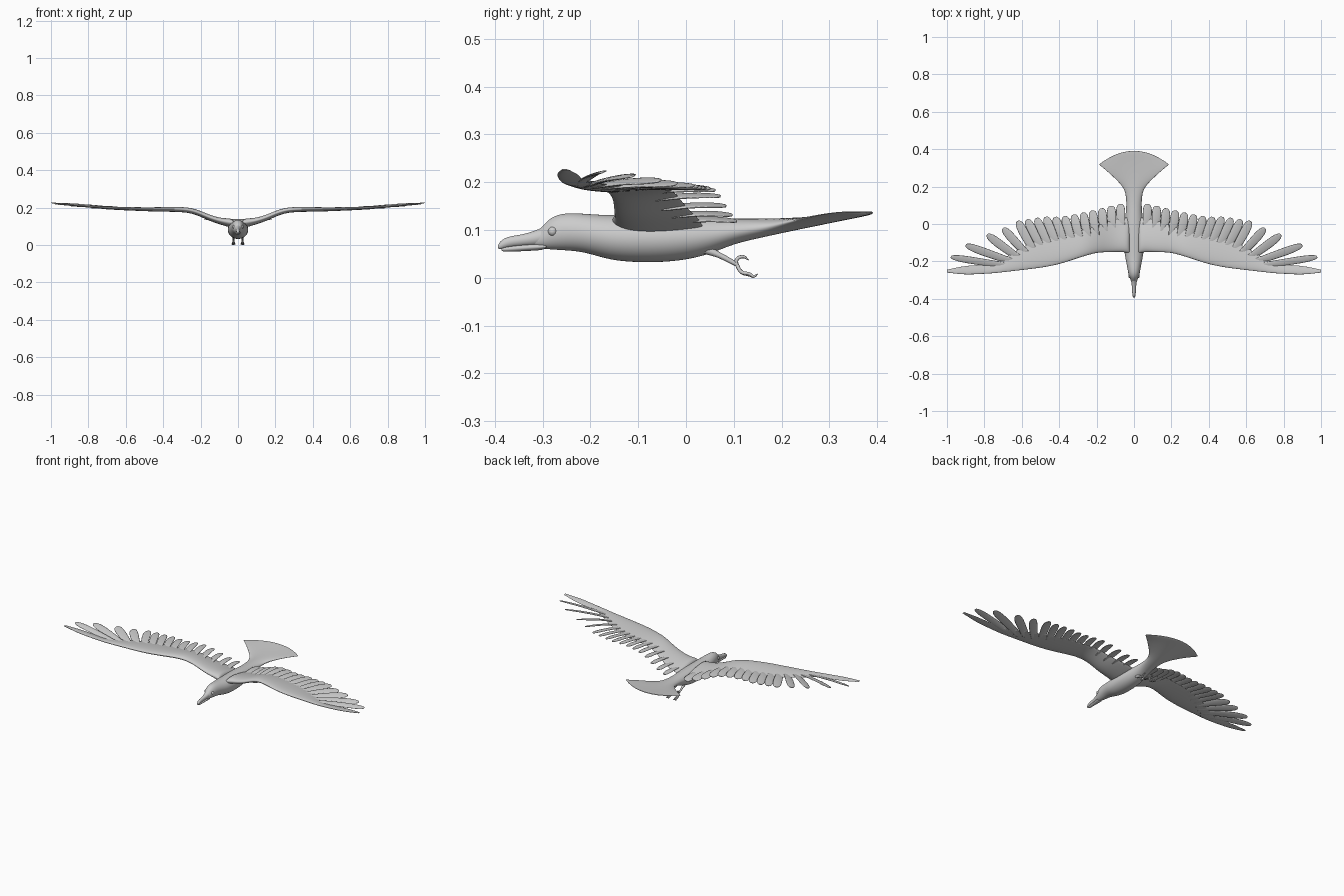
import bpy, bmesh, math
from mathutils import Vector

if "Cube" in bpy.data.objects:
    bpy.data.objects.remove(bpy.data.objects["Cube"])


def loft(name, rings, level=2, mirror=False):
    # skin a list of equal-length closed rings, cap both ends with strips
    bm = bmesh.new()
    vr = [[bm.verts.new(p) for p in r] for r in rings]
    n = len(vr[0])
    for a, b in zip(vr, vr[1:]):
        for i in range(n):
            j = (i + 1) % n
            bm.faces.new((a[i], a[j], b[j], b[i]))
    for r in (vr[0], vr[-1]):
        bm.faces.new((r[0], r[1], r[n - 1]))
        for i in range(1, n // 2 - 1):
            bm.faces.new((r[i], r[i + 1], r[n - i - 1], r[n - i]))
        bm.faces.new((r[n // 2 - 1], r[n // 2], r[n // 2 + 1]))
    bmesh.ops.recalc_face_normals(bm, faces=bm.faces)
    for f in bm.faces:
        f.smooth = True
    me = bpy.data.meshes.new(name)
    bm.to_mesh(me)
    bm.free()
    return finish(bpy.data.objects.new(name, me), level, mirror)


def finish(ob, level=0, mirror=False):
    bpy.context.collection.objects.link(ob)
    if level:
        m = ob.modifiers.new("smooth", 'SUBSURF')
        m.levels = m.render_levels = level
    if mirror:
        ob.modifiers.new("mirror", 'MIRROR')
    return ob


def interp(table, x):
    if x <= table[0][0]:
        return table[0][1]
    for (x0, a), (x1, b) in zip(table, table[1:]):
        if x <= x1:
            return a + (b - a) * (x - x0) / (x1 - x0)
    return table[-1][1]


def section(y, w, zb, zt, sag=0, cup=0, n=16):
    # ellipse across the body; sag sweeps the sides forward, cup lifts them
    pts = []
    for i in range(n):
        a = 2 * math.pi * i / n
        c = math.cos(a)
        pts.append((w * c, y - sag * c * c,
                    (zb + zt) / 2 + (zt - zb) / 2 * math.sin(a) + cup * c * c))
    return pts


# body, head and fanned tail in one skin: y, half width, bottom, top, sag, cup
BODY = [(-.322, .010, .066, .088), (-.305, .016, .061, .102), (-.288, .024, .059, .124),
        (-.262, .032, .057, .136), (-.225, .038, .055, .136), (-.19, .045, .046, .133),
        (-.15, .053, .034, .132), (-.08, .057, .030, .132), (-.01, .054, .034, .130),
        (.05, .046, .048, .127), (.10, .041, .071, .124), (.16, .044, .084, .124),
        (.215, .060, .096, .125, .015, .003), (.285, .110, .110, .129, .037, .006),
        (.345, .154, .122, .134, .060, .006), (.390, .189, .131, .139, .078, .002),
        (.395, .190, .134, .138, .079, .002)]
loft("body_and_tail", [section(*r) for r in BODY])

# beak halves
loft("beak_upper", [section(*r, n=10) for r in [
    (-.285, .020, .066, .116), (-.305, .017, .066, .104), (-.325, .013, .066, .096),
    (-.35, .011, .065, .090), (-.372, .010, .063, .087), (-.386, .008, .059, .080),
    (-.394, .004, .059, .070)]])
loft("beak_lower", [section(*r, n=10) for r in [
    (-.29, .018, .057, .074), (-.33, .012, .056, .071), (-.36, .010, .054, .068),
    (-.380, .008, .054, .065), (-.387, .003, .056, .062)]])

# eyes
bpy.ops.mesh.primitive_uv_sphere_add(segments=16, ring_count=10, radius=.010,
                                     location=(0, 0, 0))
eye = bpy.context.object
eye.name = "eyes"
for v in eye.data.vertices:
    v.co += Vector((.0205, -.279, .097))
eye.modifiers.new("mirror", 'MIRROR')
bpy.ops.object.shade_smooth()

# wing arms: leading edge, trailing edge, height and half thickness along the span
LEAD = [(.02, -.16), (.06, -.152), (.12, -.152), (.2, -.155), (.3, -.184), (.4, -.219),
        (.5, -.237), (.6, -.248), (.75, -.264), (.9, -.272), (1, -.260)]
TRAIL = [(.02, .04), (.1, .03), (.2, -.008), (.3, -.035), (.4, -.05), (.5, -.075),
         (.6, -.12), (.7, -.185), (.75, -.215), (.9, -.222), (1, -.244)]
HEIGHT = [(.02, .112), (.06, .119), (.1, .127), (.15, .143), (.2, .166), (.25, .183),
          (.3, .189), (.5, .19), (.7, .198), (.85, .21), (1, .226)]
THICK = [(.02, .024), (.06, .020), (.1, .016), (.2, .014), (.4, .011), (.6, .008),
         (.75, .005), (.9, .004), (1, .002)]
rings = []
for x in (.02, .06, .1, .15, .2, .25, .3, .4, .5, .6, .7, .75, .82, .9, .97, .995, 1.0):
    ly, ty = interp(LEAD, x), interp(TRAIL, x)
    z, t = interp(HEIGHT, x), interp(THICK, x)
    ring = []
    for i in range(14):
        a = 2 * math.pi * i / 14
        c = math.cos(a)
        ring.append((x, (ly + ty) / 2 + (ty - ly) / 2 * c,
                     z + t * math.sin(a) * (1 - .55 * c) - t * .3 * c))
    rings.append(ring)
loft("wing_arms", rings, mirror=True)


def feather(name, base, tip, half, roll):
    # flat blade with a rounded tip, rolled a little so neighbours shingle
    b = Vector((*base, interp(HEIGHT, base[0]) - .003))
    t = Vector((*tip, interp(HEIGHT, tip[0]) - .003))
    d = (t - b).normalized()
    side = d.cross(Vector((0, 0, 1))).normalized()
    up = side.cross(d)
    side = (side - up * roll).normalized()
    up = side.cross(d)
    rings = []
    for f, w in ((0, .8), (.3, .95), (.6, 1.05), (.8, 1.02), (.93, .82), (.99, .45), (1, .25)):
        c = b.lerp(t, f) + up * .005 * math.sin(math.pi * f)
        rings.append([c + side * half * w * math.cos(k * math.pi / 4)
                      + up * .0055 * (1.1 - .6 * f) * math.sin(k * math.pi / 4)
                      for k in range(8)])
    loft(name, rings, 1, True)


# trailing feathers
TIPS = [(.065, .108), (.1, .103), (.2, .077), (.3, .055), (.4, .036), (.46, .04),
        (.55, .028), (.62, .016)]
for i in range(12):
    tx = .072 + i * .05
    bx = tx - .004 - .085 * (i / 11) ** 1.3
    feather(f"trailing_feather_{i + 1}", (bx, interp(TRAIL, bx) - .06),
            (tx, interp(TIPS, tx)), .0265, .2)

# long finger feathers at the wing tip
for i, (b, t, w) in enumerate([((.565, -.17), (.70, -.022), .026),
                               ((.605, -.19), (.785, -.057), .026),
                               ((.64, -.205), (.90, -.113), .024),
                               ((.66, -.225), (.98, -.176), .021)]):
    feather(f"finger_feather_{i + 1}", b, t, w, .3)


def limb(name, pts, radii):
    cu = bpy.data.curves.new(name, 'CURVE')
    cu.dimensions = '3D'
    cu.bevel_depth = 1
    cu.bevel_resolution = 2
    cu.resolution_u = 5
    cu.use_fill_caps = True
    sp = cu.splines.new('BEZIER')
    sp.bezier_points.add(len(pts) - 1)
    for p, co, r in zip(sp.bezier_points, pts, radii):
        p.co, p.radius = co, r
        p.handle_left_type = p.handle_right_type = 'AUTO'
    finish(bpy.data.objects.new(name, cu), 0, True)


# legs and curled toes
limb("legs", [(.018, .04, .060), (.022, .07, .047), (.024, .108, .027)], [.010, .006, .0045])
limb("rear_toes", [(.024, .105, .028), (.024, .107, .039), (.024, .120, .044), (.024, .131, .037)],
     [.004, .004, .0035, .001])
for k, dx in enumerate((-.006, 0, .006)):
    limb(f"front_toes_{k + 1}",
         [(.024, .106, .028), (.024 + dx * .7, .116, .012), (.024 + dx, .133, .006 + abs(dx) * .3),
          (.024 + dx * 1.1, .142, .003), (.024 + dx * 1.1, .150, .008)],
         [.004, .004, .0035, .003, .001])
